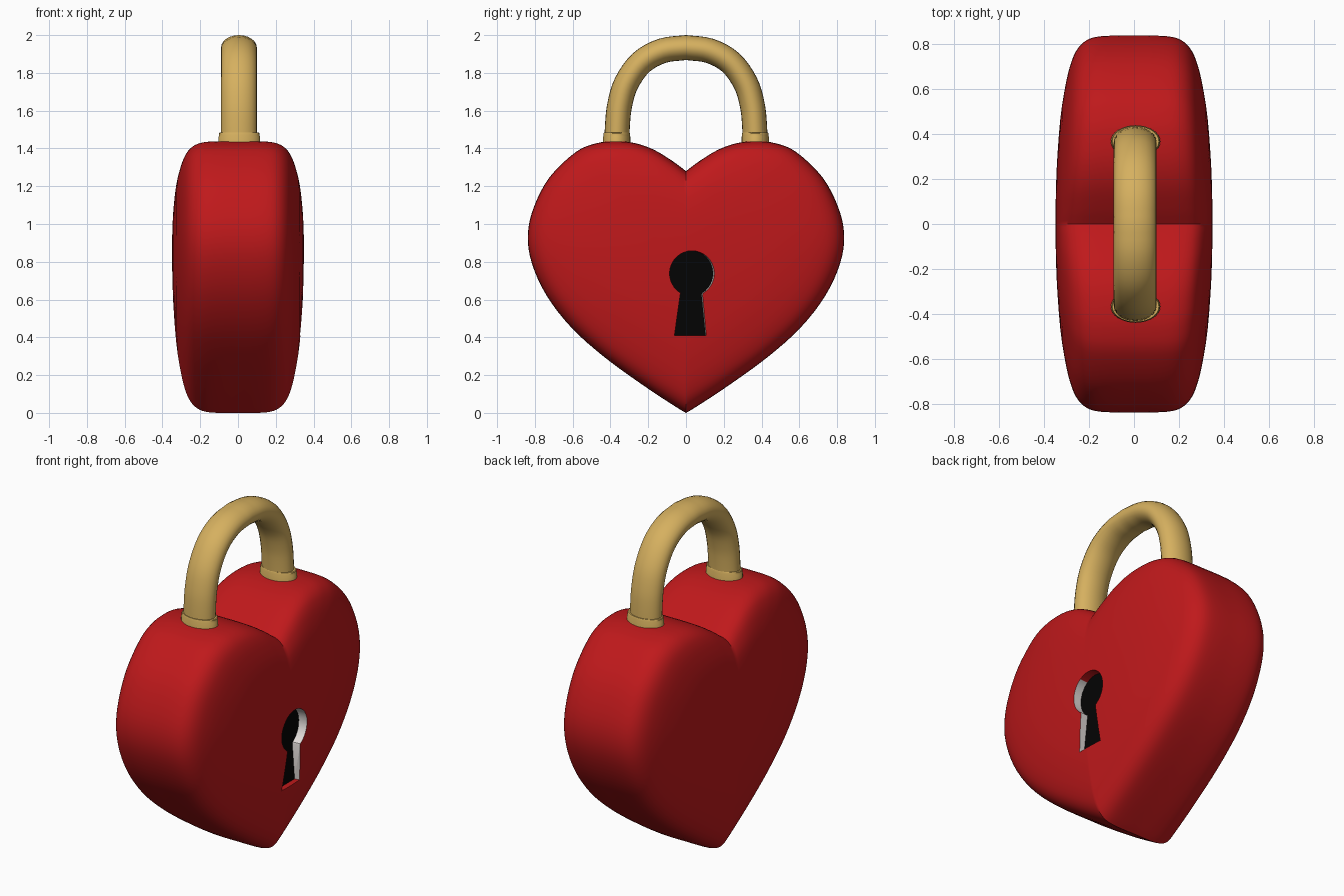
import bpy, bmesh, math
from mathutils import Vector

if "Cube" in bpy.data.objects:
    bpy.data.objects.remove(bpy.data.objects["Cube"])


def material(name, rgb):
    m = bpy.data.materials.new(name)
    m.diffuse_color = (*rgb, 1)
    m.use_nodes = True
    m.node_tree.nodes["Principled BSDF"].inputs["Base Color"].default_value = m.diffuse_color
    return m


RED = material("red", (0.52, 0.0095, 0.011))
GOLD = material("gold", (0.67, 0.435, 0.115))
PALE = material("pale grey", (0.75, 0.71, 0.69))
BLACK = material("black", (0.001, 0.001, 0.001))


def spline(pts, steps):
    """Smooth open curve through 2D points."""
    p = [Vector(q) for q in pts]
    p = [2 * p[0] - p[1]] + p + [2 * p[-1] - p[-2]]
    out = []
    for i in range(1, len(p) - 2):
        a, b, c, d = p[i - 1:i + 3]
        for k in range(steps):
            t = k / steps
            out.append(0.5 * (2 * b + (c - a) * t + (2 * a - 5 * b + 4 * c - d) * t * t
                              + (3 * b - a - 3 * c + d) * t ** 3))
    return out + [p[-2]]


def loft(name, rings, mats):
    """Skin closed rings of 3D points and cap both ends."""
    bm = bmesh.new()
    vs = [[bm.verts.new(c) for c in r] for r in rings]
    n = len(rings[0])
    for a, b in zip(vs, vs[1:]):
        for i in range(n):
            j = (i + 1) % n
            bm.faces.new((a[i], a[j], b[j], b[i]))
    bm.faces.new(vs[0])
    bm.faces.new(vs[-1])
    bmesh.ops.recalc_face_normals(bm, faces=bm.faces)
    me = bpy.data.meshes.new(name)
    bm.to_mesh(me)
    bm.free()
    for m in mats:
        me.materials.append(m)
    ob = bpy.data.objects.new(name, me)
    bpy.context.collection.objects.link(ob)
    return ob


def select(ob):
    bpy.ops.object.select_all(action='DESELECT')
    ob.select_set(True)
    bpy.context.view_layer.objects.active = ob


def smooth(ob, angle=35):
    select(ob)
    bpy.ops.object.shade_smooth_by_angle(angle=math.radians(angle))


# Heart body: mirrored outline, shrunk and rounded off towards the domed faces
half = spline([(0, 1.28), (.07, 1.332), (.17, 1.393), (.27, 1.428), (.37, 1.438), (.47, 1.428),
               (.58, 1.383), (.72, 1.25), (.805, 1.09), (.837, .94), (.815, .79), (.737, .62),
               (.605, .45), (.425, .29), (.21, .135), (.05, .03), (0, 0)], 4)
outline = half + [Vector((-p.x, p.y)) for p in half[-2:0:-1]]
CENTRE = Vector((0, .85))


def heart_ring(x, s):
    ring = []
    for p in outline:
        d = p - CENTRE
        d = d.lerp(d.normalized() * .55, min(1, 1.1 * (1 - s))) * s
        ring.append((x, d.x, CENTRE.y + d.y))
    return ring


side = spline([(0, 1), (.10, 1), (.17, .995), (.215, .98), (.25, .95), (.277, .90), (.302, .81),
               (.327, .65), (.343, .40), (.349, .12)], 3)
profile = [(-p.x, p.y) for p in side[:0:-1]] + [(p.x, p.y) for p in side]
heart = loft("heart_body", [heart_ring(x, s) for x, s in profile], [RED, PALE, BLACK])

# Keyhole recess: round top, flared stem, pale side walls and black floor
hole = [(.112, .41), (.09, .625)]
a0, a1 = math.radians(-60), math.radians(240)
hole += [(.033 + .12 * math.cos(a0 + (a1 - a0) * i / 28),
          .738 + .12 * math.sin(a0 + (a1 - a0) * i / 28)) for i in range(29)]
hole += [(-.03, .625), (-.06, .41)]
cutter = loft("keyhole_cutter", [[(x, .02 + (y - .02) * s + dy, z) for y, z in hole]
                                 for x, s, dy in ((.297, .96, -.005), (.40, 1.02, .003))],
              [RED, PALE, BLACK])
for f in cutter.data.polygons:
    n = f.normal
    f.material_index = 2 if abs(n.x) > .9 else 0 if abs(n.z) > .85 else 1
cut = heart.modifiers.new("keyhole", 'BOOLEAN')
cut.operation = 'DIFFERENCE'
cut.solver = 'EXACT'
cut.object = cutter
select(heart)
bpy.ops.object.modifier_apply(modifier=cut.name)
bpy.data.objects.remove(cutter)
smooth(heart)

# Shackle: oval tube swept along a mirrored arch
arm = spline([(.368, 1.38), (.363, 1.52), (.351, 1.63), (.316, 1.745), (.237, 1.855),
              (.125, 1.917), (0, 1.934)], 4)
arch = arm + [Vector((-p.x, p.y)) for p in arm[-2::-1]]
rings = []
for i, p in enumerate(arch):
    t = (arch[min(i + 1, len(arch) - 1)] - arch[max(i - 1, 0)]).normalized()
    n = Vector((t.y, -t.x))
    ring = []
    for k in range(24):
        a = math.tau * k / 24
        q = p + n * .066 * math.cos(a)
        ring.append((.005 + .095 * math.sin(a), q.x, q.y))
    rings.append(ring)
smooth(loft("shackle", rings, [GOLD]), 50)

# Collars where the shackle enters the body
for label, sign in (("front", -1), ("back", 1)):
    rings = [[(.007 + .11 * s * math.sin(math.tau * k / 32),
               sign * .367 + .072 * s * math.cos(math.tau * k / 32), z) for k in range(32)]
             for z, s in ((1.38, 1), (1.462, 1), (1.468, .97), (1.48, .97), (1.484, .94))]
    smooth(loft(label + "_collar", rings, [GOLD]))
